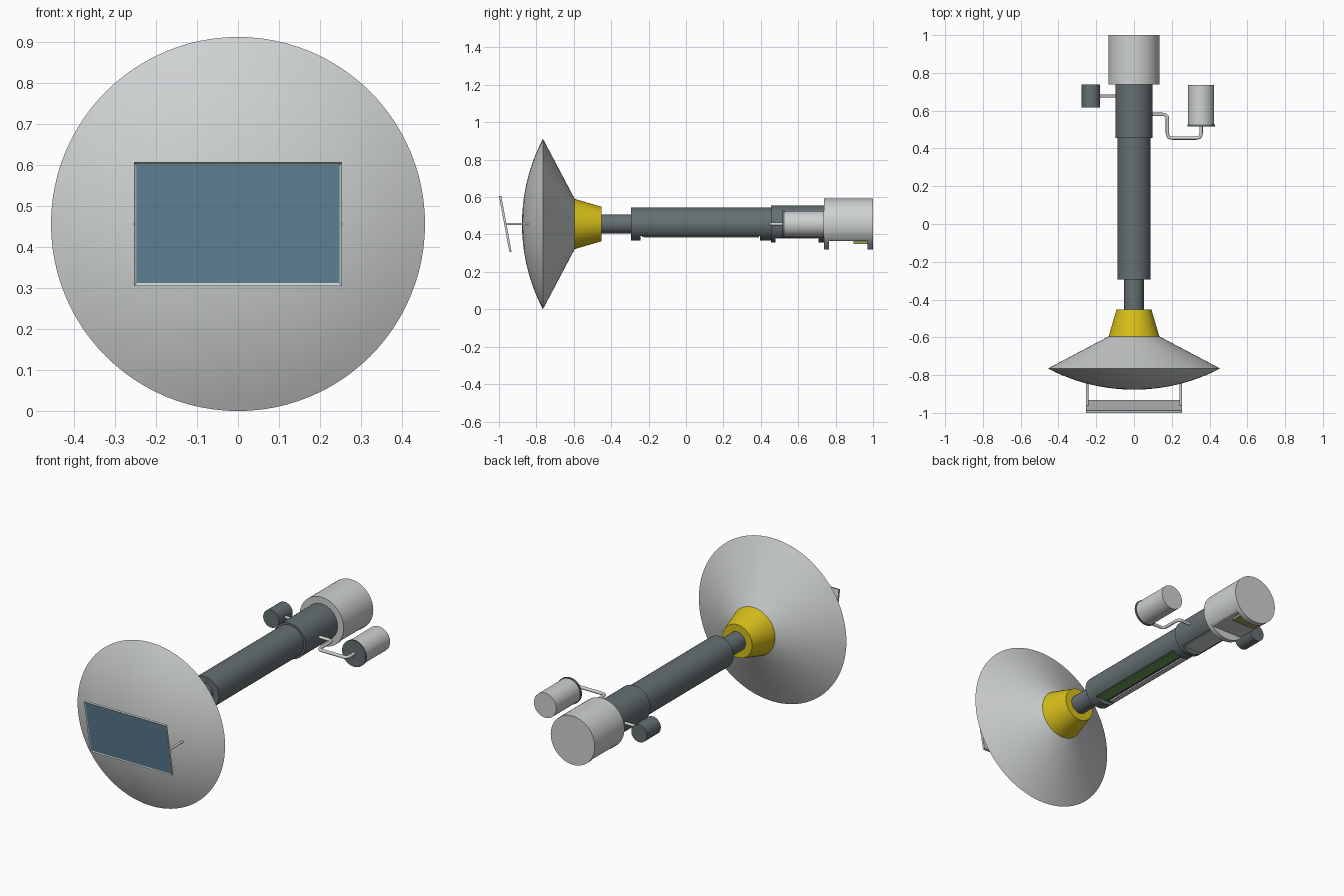
import bpy, bmesh, math
from mathutils import Matrix, Vector

if "Cube" in bpy.data.objects:
    bpy.data.objects.remove(bpy.data.objects["Cube"], do_unlink=True)

AXIS = 0.456  # height of the long axis


def material(name, r, g, b):
    m = bpy.data.materials.new(name)
    m.use_nodes = True
    m.diffuse_color = (r, g, b, 1)
    m.node_tree.nodes["Principled BSDF"].inputs["Base Color"].default_value = (r, g, b, 1)
    return m


light = material("light grey", 0.62, 0.64, 0.64)
dark = material("dark grey", 0.13, 0.16, 0.17)
yellow = material("yellow", 0.68, 0.52, 0.01)
blue = material("panel blue", 0.13, 0.26, 0.36)
green = material("board green", 0.15, 0.37, 0.09)
purple = material("purple", 0.13, 0.05, 0.16)
olive = material("olive", 0.36, 0.37, 0.12)


def finish(bm, name, *mats, smooth=True):
    bmesh.ops.recalc_face_normals(bm, faces=bm.faces)
    mesh = bpy.data.meshes.new(name)
    bm.to_mesh(mesh)
    bm.free()
    obj = bpy.data.objects.new(name, mesh)
    bpy.context.collection.objects.link(obj)
    for m in mats:
        mesh.materials.append(m)
    if smooth:
        bpy.ops.object.select_all(action='DESELECT')
        bpy.context.view_layer.objects.active = obj
        obj.select_set(True)
        bpy.ops.object.shade_smooth_by_angle(angle=math.radians(25))
    return obj


def lathe(name, mat, rings, x=0, sides=64):
    """Turn (y, radius[, floor]) rings about the long axis; floor flattens the underside."""
    bm = bmesh.new()
    loops = []
    for y, r, *floor in rings:
        low = -floor[0] if floor else -r
        loop = []
        for i in range(sides):
            a = math.tau * i / sides
            loop.append(bm.verts.new((x + r * math.sin(a), y, AXIS + max(low, r * math.cos(a)))))
        loops.append(loop)
    for a, b in zip(loops, loops[1:]):
        for i in range(sides):
            j = (i + 1) % sides
            bm.faces.new((a[i], a[j], b[j], b[i]))
    bm.faces.new(loops[0])
    bm.faces.new(loops[-1])
    bmesh.ops.remove_doubles(bm, verts=bm.verts, dist=1e-5)
    return finish(bm, name, mat)


def box(name, mat, xs, ys, zs):
    bm = bmesh.new()
    bmesh.ops.create_cube(bm, size=1)
    size = [b - a for a, b in (xs, ys, zs)]
    mid = [(a + b) / 2 for a, b in (xs, ys, zs)]
    bmesh.ops.transform(bm, matrix=Matrix.Translation(mid) @ Matrix.Diagonal((*size, 1)), verts=bm.verts)
    return finish(bm, name, mat, smooth=False)


def pipe(name, mat, points, radius, bend=0.025):
    """Round pipe through (x, y) points at axis height, with rounded corners."""
    pts = [Vector((x, y, AXIS)) for x, y in points]
    path = [pts[0]]
    for a, b, c in zip(pts, pts[1:], pts[2:]):
        p, q = b + (a - b).normalized() * bend, b + (c - b).normalized() * bend
        for k in range(7):
            t = k / 6
            path.append(p * (1 - t) ** 2 + b * 2 * t * (1 - t) + q * t * t)
    path.append(pts[-1])
    curve = bpy.data.curves.new(name, 'CURVE')
    curve.dimensions = '3D'
    curve.bevel_depth = radius
    curve.bevel_resolution = 3
    curve.use_fill_caps = True
    spline = curve.splines.new('POLY')
    spline.points.add(len(path) - 1)
    for sp, p in zip(spline.points, path):
        sp.co = (*p, 1)
    curve.materials.append(mat)
    obj = bpy.data.objects.new(name, curve)
    bpy.context.collection.objects.link(obj)
    bpy.ops.object.select_all(action='DESELECT')
    bpy.context.view_layer.objects.active = obj
    obj.select_set(True)
    bpy.ops.object.convert(target='MESH')


# Dish: domed front, conical back
RIM, DEPTH, RIM_Y = 0.456, 0.112, -0.765
ball = (RIM ** 2 + DEPTH ** 2) / (2 * DEPTH)
dome = []
for i in range(13):
    r = max(RIM * i / 12, 0.004)
    dome.append((RIM_Y - DEPTH + ball - math.sqrt(ball ** 2 - r ** 2), r))
lathe("dish", light, dome + [(-0.595, 0.134)], sides=96)

# Body along the axis
lathe("yellow_collar", yellow, [(-0.595, 0.134), (-0.452, 0.092)])
lathe("neck", dark, [(-0.46, 0.052), (-0.28, 0.052)])
lathe("main_tube", dark, [(-0.295, 0.088), (-0.243, 0.088), (-0.243, 0.088, 0.064),
                          (0.395, 0.088, 0.064), (0.395, 0.088), (0.455, 0.088)])
lathe("rear_tube", dark, [(0.455, 0.099), (0.478, 0.099), (0.478, 0.099, 0.074),
                          (0.708, 0.099, 0.074), (0.708, 0.099), (0.745, 0.099)])
lathe("end_drum", light, [(0.738, 0.136), (0.765, 0.136), (0.765, 0.136, 0.092),
                          (0.97, 0.136, 0.092), (0.97, 0.136), (1.0, 0.136)])

# Parts in the underside bays
box("circuit_board", green, (-0.005, 0.05), (-0.235, 0.387), (0.387, 0.394))
box("purple_strip", purple, (-0.015, -0.005), (-0.235, 0.387), (0.386, 0.394))
box("bay_rail", light, (-0.05, -0.022), (-0.225, 0.39), (0.384, 0.394))
box("rear_bay_plate", light, (-0.055, 0.055), (0.482, 0.704), (0.378, 0.384))
box("drum_block", olive, (-0.07, 0.07), (0.895, 0.972), (0.35, 0.368))

# Side instruments
lathe("left_instrument", light, [(0.525, 0.069), (0.737, 0.069)], x=0.355, sides=48)
lathe("left_instrument_plate", dark, [(0.516, 0.073), (0.526, 0.073)], x=0.355, sides=48)
pipe("left_instrument_pipe", light,
     [(0.09, 0.58), (0.177, 0.58), (0.177, 0.455), (0.355, 0.455), (0.355, 0.52)], 0.009)
lathe("right_instrument", dark, [(0.618, 0.049), (0.739, 0.049)], x=-0.228, sides=48)
pipe("right_instrument_stem", light, [(-0.19, 0.677), (-0.09, 0.677)], 0.008)

# Tilted solar panel with an inset blue face
bm = bmesh.new()
bmesh.ops.create_cube(bm, size=1)
bmesh.ops.scale(bm, vec=(0.506, 0.012, 0.304), verts=bm.verts)
bm.faces.ensure_lookup_table()
front = min(bm.faces, key=lambda f: f.calc_center_median().y)
bmesh.ops.inset_region(bm, faces=[front], thickness=0.008, depth=0)
front.material_index = 1
bmesh.ops.translate(bm, vec=(0, 0.003, 0), verts=front.verts)
tilt = Matrix.Translation((0, -0.966, AXIS)) @ Matrix.Rotation(math.radians(10.5), 4, 'X')
bmesh.ops.transform(bm, matrix=tilt, verts=bm.verts)
finish(bm, "solar_panel", light, blue, smooth=False)

# Panel arms
for side, x in (("left", 0.248), ("right", -0.248)):
    pipe(side + "_panel_arm", light, [(x, -0.962), (x, -0.83)], 0.007)
